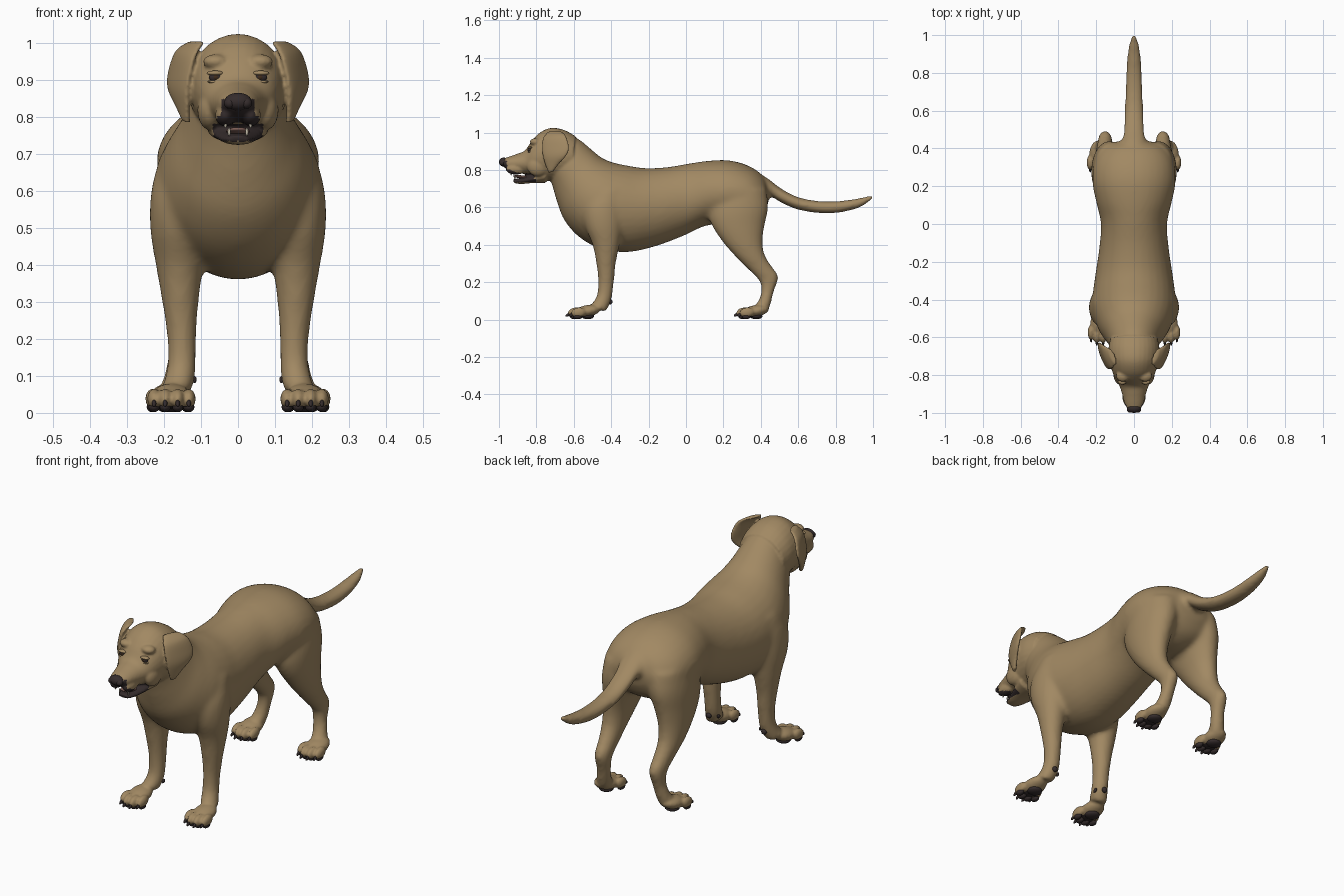
import bpy, bmesh, math
from mathutils import Matrix, Vector

if "Cube" in bpy.data.objects:
    bpy.data.objects.remove(bpy.data.objects["Cube"], do_unlink=True)

UNIT = 0.01          # section tables are written in hundredths
BOTH = (1, -1)


def material(name, colour):
    mat = bpy.data.materials.new(name)
    mat.use_nodes = True
    mat.diffuse_color = (*colour, 1)
    mat.node_tree.nodes["Principled BSDF"].inputs["Base Color"].default_value = (*colour, 1)
    return mat


coat = material("tan coat", (0.36, 0.25, 0.125))
dark = material("dark skin", (0.035, 0.025, 0.025))
pink = material("tongue", (0.22, 0.12, 0.10))
ivory = material("teeth", (0.55, 0.50, 0.40))
brown = material("brown eye", (0.05, 0.025, 0.012))


def catmull(a, b, c, d, t):
    return 0.5 * (2 * b + (c - a) * t + (2 * a - 5 * b + 4 * c - d) * t * t
                  + (3 * b - a - 3 * c + d) * t ** 3)


def loft(bm, rows, side=1, steps=4, count=32, shear=0):
    """Skin ellipses; row = first edge y, z, second edge y, z, centre x, half width."""
    rings = []
    last = len(rows) - 1
    for i in range(last):
        quad = [rows[max(0, min(last, i + k))] for k in (-1, 0, 1, 2)]
        for s in range(steps + (i == last - 1)):
            ya, za, yb, zb, x, w = (UNIT * catmull(*v, s / steps) for v in zip(*quad))
            mid = Vector((x, (ya + yb) / 2, (za + zb) / 2))
            half = Vector((0, (ya - yb) / 2, (za - zb) / 2))
            ring = []
            for k in range(count):
                a = math.tau * k / count
                p = mid + half * math.cos(a) + Vector((w * math.sin(a), 0, 0))
                p.x = (p.x + shear * (p.y - mid.y)) * side
                ring.append(bm.verts.new(p))
            rings.append(ring)
    for r, q in zip(rings, rings[1:]):
        for k in range(count):
            n = (k + 1) % count
            bm.faces.new((r[k], r[n], q[n], q[k]))
    bm.faces.new(rings[0])
    bm.faces.new(rings[-1])


def blob(bm, centre, radii, side=1, tilt=0):
    x, y, z = centre
    m = (Matrix.Translation((x * side, y, z)) @ Matrix.Rotation(tilt, 4, 'X')
         @ Matrix.Diagonal((*radii, 1)))
    bmesh.ops.create_uvsphere(bm, u_segments=20, v_segments=12, radius=1, matrix=m)


def finish(bm, name, *mats):
    bmesh.ops.recalc_face_normals(bm, faces=bm.faces)
    mesh = bpy.data.meshes.new(name)
    bm.to_mesh(mesh)
    bm.free()
    mesh.shade_smooth()
    for m in mats:
        mesh.materials.append(m)
    obj = bpy.data.objects.new(name, mesh)
    bpy.context.collection.objects.link(obj)
    return obj


def fuse(obj, voxel, rounds):
    """Melt overlapping volumes into one smooth skin."""
    remesh = obj.modifiers.new("fuse", 'REMESH')
    remesh.mode, remesh.voxel_size = 'VOXEL', voxel
    relax = obj.modifiers.new("relax", 'SMOOTH')
    relax.factor, relax.iterations = 0.5, rounds
    bpy.context.view_layer.update()
    graph = bpy.context.evaluated_depsgraph_get()
    mesh = bpy.data.meshes.new_from_object(obj.evaluated_get(graph))
    obj.modifiers.clear()
    obj.data = mesh
    mesh.shade_smooth()


# Neck and trunk: upper edge, lower edge
trunk = [(-66, 100, -73, 76, 0, 11), (-58, 97, -71, 70, 0, 12.5), (-50, 90.5, -69, 63, 0, 15),
         (-45, 86.5, -65, 53, 0, 18.5), (-39, 84, -57, 44, 0, 21.5), (-32, 82.5, -46, 38, 0, 22),
         (-22, 81, -32, 36, 0, 20.5), (-10, 81.5, -17, 39, 0, 18.5), (2, 83.5, -2, 44.5, 0, 17.5),
         (13, 85, 10, 50, 0, 20), (24, 85, 20, 51, 0, 22), (34, 82, 32, 51, 0, 21),
         (41, 77, 40, 55, 0, 16), (44, 71, 44, 62, 0, 8)]
# Limbs: front edge, back edge
foreleg = [(-50, 70, -32, 70, 14, 7), (-55, 60, -33, 60, 15, 8.5), (-54, 50, -34, 50, 16, 7.8),
           (-50, 40, -35.5, 40, 15.8, 6.5), (-48, 30, -37.5, 30, 15.6, 5), (-47, 20, -38.5, 20, 15.2, 4),
           (-48, 12, -40, 10, 15.4, 4), (-52, 7, -43, 4, 17, 4.5)]
hindleg = [(15, 70, 43, 70, 11, 10), (12, 58, 44, 60, 13, 9.5), (14, 50, 42, 50, 14.5, 8),
           (20, 41, 41, 42, 15.5, 6.5), (27, 33, 42, 35, 15.8, 5.3), (34, 26, 45.5, 29, 15.5, 4.3),
           (39.5, 20, 49.5, 23, 15.3, 3.7), (40, 14, 47, 15, 15.7, 3.4), (38, 9, 45, 7, 17, 3.8),
           (34, 6, 43, 3, 18, 4.3)]
tail = [(36, 79, 40, 64, 0, 7), (43, 76, 45, 66, 0, 6.3), (51, 70, 50, 63, 0, 5.5),
        (60, 65.5, 59, 59, 0, 5), (70, 63.5, 70, 57, 0, 4.7), (80, 63.3, 81, 57, 0, 4.2),
        (90, 64.5, 92, 59.5, 0, 3.5), (97, 66, 98, 63, 0, 2.3), (100.5, 67, 100.5, 65, 0, 1)]
# Head: upper edge, lower edge
head = [(-99, 85.5, -98, 82, 0, 3.2), (-95, 87, -95, 80, 0, 5), (-90, 88.7, -90, 78.5, 0, 6.3),
        (-86, 90.5, -85, 77.5, 0, 7.8), (-82.5, 95.5, -81, 76, 0, 10), (-78, 100, -77, 74.5, 0, 11.7),
        (-72, 102.5, -72, 74, 0, 13), (-65, 101.3, -67, 74, 0, 13.5), (-59, 98, -62, 75, 0, 12.5)]
jaw = [(-92.5, 75, -92, 73, 0, 2.8), (-88, 75.8, -88, 72.5, 0, 4.6), (-82, 77.5, -82, 73, 0, 6.5),
       (-75, 81, -75, 73, 0, 8.5)]
ear = [(-74, 100.5, -66, 100.5, 11, 1.6), (-76.5, 97, -64, 98, 14, 1.7), (-77, 92, -62.5, 92, 15.8, 1.6),
       (-76.5, 87, -64, 87.5, 16.2, 1.5), (-75, 82, -68, 83, 15, 1.3), (-73.5, 78.5, -71, 79, 14, 1)]

# Broad forms, melted together
bm = bmesh.new()
loft(bm, trunk)
loft(bm, tail)
for s in BOTH:
    loft(bm, foreleg, s)
    loft(bm, hindleg, s)
body = finish(bm, "body", coat, dark)
fuse(body, 0.012, 9)

# Head, ears and paws added to the broad forms
PAWS = ((0.18, -0.53), (0.185, 0.37))
TOES = ((-0.047, 0.018), (-0.017, 0), (0.017, 0), (0.047, 0.018))
bm = bmesh.new()
bm.from_mesh(body.data)
loft(bm, head)
loft(bm, jaw)
for s in BOTH:
    loft(bm, ear, s, shear=0.38)
    blob(bm, (0.035, -0.91, 0.805), (0.027, 0.055, 0.03), s)      # flews
    blob(bm, (0.06, -0.805, 0.95), (0.035, 0.03, 0.02), s)        # brows
    blob(bm, (0.075, -0.79, 0.82), (0.035, 0.06, 0.055), s)       # cheeks
    for px, py in PAWS:
        blob(bm, (px, py, 0.045), (0.052, 0.075, 0.032), s, 0.2)
        for tx, ty in TOES:
            blob(bm, (px + tx, py + ty - 0.062, 0.038), (0.0185, 0.04, 0.027), s, 0.15)
bm.to_mesh(body.data)
bm.free()
fuse(body, 0.0065, 2)

# Dark muzzle tip, lips and mouth lining
body.data.materials.clear()
body.data.materials.append(coat)
body.data.materials.append(dark)
for f in body.data.polygons:
    x, y, z = f.center
    lip = 0.782 + max(0, -0.89 - y) * 0.35
    if y < -0.80 and 0.735 < z < lip and abs(x) < 0.066:
        f.material_index = 1
    elif y < -0.955 and z < 0.85 and abs(x) < 0.045:
        f.material_index = 1
    elif z < 0.018:
        f.material_index = 1

# Nose with nostrils
bm = bmesh.new()
blob(bm, (0, -0.975, 0.842), (0.037, 0.025, 0.024))
for s in BOTH:
    blob(bm, (0.022, -0.982, 0.838), (0.016, 0.016, 0.015), s)
finish(bm, "nose", dark)

# Eyes seated on the face, with lids around them
bm = bmesh.new()
lids = bmesh.new()
rims = bmesh.new()
for s in BOTH:
    hit, spot, normal, face = body.ray_cast(Vector((0.06 * s, -2, 0.908)), Vector((0, 1, 0)))
    y = spot.y if hit else -0.83
    blob(bm, (0.06, y + 0.004, 0.908), (0.013, 0.011, 0.010), s)
    blob(rims, (0.06, y + 0.003, 0.908), (0.019, 0.009, 0.012), s)
    blob(lids, (0.062, y + 0.005, 0.919), (0.023, 0.014, 0.007), s)
    blob(lids, (0.062, y + 0.005, 0.896), (0.020, 0.011, 0.005), s)
finish(bm, "eyes", brown)
finish(rims, "eye_rims", dark)
finish(lids, "eyelids", coat)

# Tongue and teeth
bm = bmesh.new()
blob(bm, (0, -0.875, 0.762), (0.033, 0.05, 0.009), tilt=-0.12)
finish(bm, "tongue", pink)
bm = bmesh.new()
for s in BOTH:
    blob(bm, (0.034, -0.935, 0.785), (0.005, 0.005, 0.014), s)
    blob(bm, (0.024, -0.915, 0.760), (0.004, 0.004, 0.011), s)
finish(bm, "teeth", ivory)

# Claws and paw pads
claws = bmesh.new()
pads = bmesh.new()
for s in BOTH:
    for px, py in PAWS:
        blob(pads, (px, py + 0.005, 0.018), (0.036, 0.034, 0.016), s)
        for tx, ty in TOES:
            blob(claws, (px + tx, py + ty - 0.1, 0.026), (0.006, 0.016, 0.008), s, 0.5)
            blob(pads, (px + tx, py + ty - 0.066, 0.016), (0.015, 0.024, 0.014), s)
    blob(pads, (0.155, -0.405, 0.095), (0.014, 0.012, 0.014), s)      # wrist pads
    blob(claws, (0.118, -0.43, 0.09), (0.006, 0.012, 0.009), s, 0.5)  # dewclaws
finish(claws, "claws", dark)
finish(pads, "paw_pads", dark)
